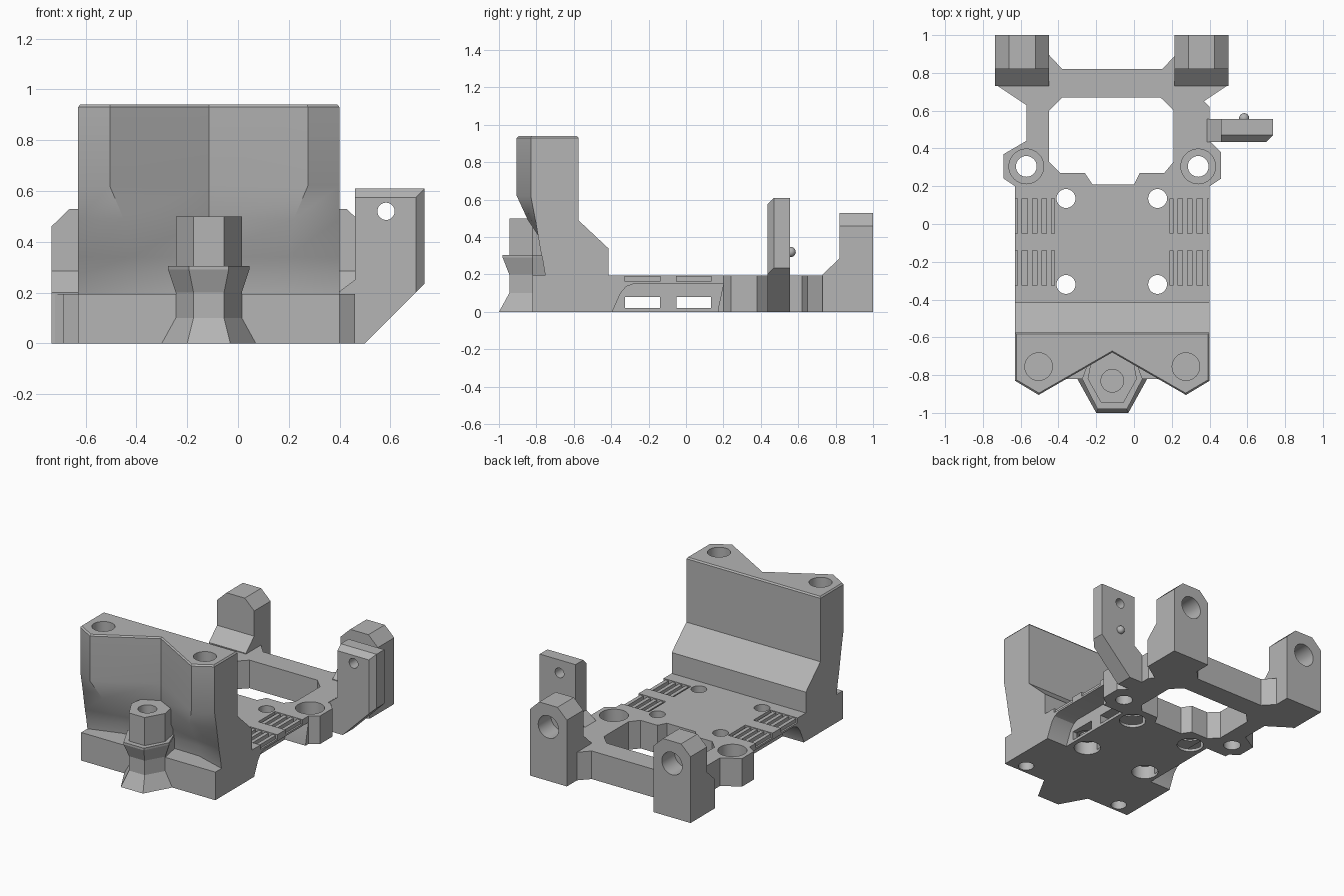
import bpy, bmesh, math

if "Cube" in bpy.data.objects:
    bpy.data.objects.remove(bpy.data.objects["Cube"], do_unlink=True)

CX = -0.115  # centre line of the carriage
grey = bpy.data.materials.new("plain_grey")
grey.use_nodes = True
grey.diffuse_color = (0.46, 0.46, 0.46, 1)
grey.node_tree.nodes["Principled BSDF"].inputs["Base Color"].default_value = (0.46, 0.46, 0.46, 1)


def loft(name, rings):
    """Skin equal-length rings of 3D points and cap both ends."""
    bm = bmesh.new()
    loops = [[bm.verts.new(p) for p in ring] for ring in rings]
    n = len(rings[0])
    for a, b in zip(loops, loops[1:]):
        for i in range(n):
            j = (i + 1) % n
            bm.faces.new((a[i], a[j], b[j], b[i]))
    bm.faces.new(loops[0])
    bm.faces.new(loops[-1])
    bmesh.ops.recalc_face_normals(bm, faces=bm.faces)
    mesh = bpy.data.meshes.new(name)
    bm.to_mesh(mesh)
    bm.free()
    mesh.materials.append(grey)
    ob = bpy.data.objects.new(name, mesh)
    bpy.context.scene.collection.objects.link(ob)
    return ob


def prism(name, pts, axis, lo, hi):
    place = {"x": lambda a, b, t: (t, a, b),
             "y": lambda a, b, t: (a, t, b),
             "z": lambda a, b, t: (a, b, t)}[axis]
    return loft(name, [[place(a, b, t) for a, b in pts] for t in (lo, hi)])


def box(name, x0, x1, y0, y1, z0, z1):
    return prism(name, [(x0, y0), (x1, y0), (x1, y1), (x0, y1)], "z", z0, z1)


def rod(name, a, b, r, axis, lo, hi, n=32):
    pts = [(a + r * math.cos(2 * math.pi * i / n), b + r * math.sin(2 * math.pi * i / n)) for i in range(n)]
    return prism(name, pts, axis, lo, hi)


def select_only(ob):
    bpy.ops.object.select_all(action="DESELECT")
    ob.select_set(True)
    bpy.context.view_layer.objects.active = ob


def cut(ob, cutters):
    select_only(ob)
    for c in cutters:
        c.hide_render = True
        m = ob.modifiers.new("cut", "BOOLEAN")
        m.operation, m.solver, m.object = "DIFFERENCE", "EXACT", c
        bpy.ops.object.modifier_apply(modifier=m.name)
        bpy.data.objects.remove(c, do_unlink=True)
    bpy.ops.object.shade_smooth_by_angle(angle=math.radians(25))


# Base plate with rear frame
right_half = [(0.40, -0.82), (0.40, 0.20), (0.46, 0.24), (0.46, 0.38), (0.40, 0.44), (0.40, 0.62),
              (0.37, 0.65), (0.49, 0.73), (0.49, 0.86), (0.22, 0.895), (0.15, 0.82)]
left_half = [(-0.38, 0.82), (-0.45, 0.895), (-0.72, 0.86), (-0.72, 0.73), (-0.57, 0.63), (-0.57, 0.44),
             (-0.69, 0.37), (-0.69, 0.24), (-0.63, 0.20), (-0.63, -0.82)]
plate = prism("base_plate", right_half + left_half, "z", 0, 0.195)
window = [(-0.45, 0.6), (-0.38, 0.67), (0.14, 0.67), (0.21, 0.6), (0.21, 0.33), (0.16, 0.27), (0.03, 0.27),
          (0.0, 0.21), (-0.22, 0.21), (-0.26, 0.27), (-0.39, 0.27), (-0.45, 0.33)]
cutters = [prism("window_cutter", window, "z", -0.1, 0.3)]

# Arched undercuts along both sides
arch = [(-0.40, -0.05), (-0.39, 0.01), (-0.35, 0.10), (-0.32, 0.135), (-0.28, 0.15),
        (0.20, 0.15), (0.17, 0.01), (0.17, -0.05)]
for x0, x1 in ((-0.7, -0.47), (0.24, 0.47)):
    cutters.append(prism("arch_cutter", arch, "x", x0, x1))

# Belt slots on top and tunnels through the plate
for y0, y1 in ((-0.325, -0.14), (-0.05, 0.135)):
    cutters.append(box("tunnel_cutter", -0.8, 0.6, y0, y1, 0.02, 0.08))
    for x0, x1 in ((-0.7, -0.42), (0.19, 0.47)):
        cutters.append(box("slot_cutter", x0, x1, y0, y1, 0.163, 0.3))

# Screw holes: plate, ears and below the tower
for x in (-0.36, 0.125):
    for y in (0.135, -0.32):
        cutters.append(rod("hole_cutter", x, y, 0.05, "z", -0.1, 0.3))
        cutters.append(rod("hole_cutter", x, y, 0.085, "z", -0.1, 0.09))
for x in (-0.57, 0.34):
    cutters.append(rod("hole_cutter", x, 0.305, 0.055, "z", -0.1, 0.3))
    cutters.append(rod("hole_cutter", x, 0.305, 0.092, "z", 0.1, 0.3))
for x in (-0.505, 0.275):
    cutters.append(rod("hole_cutter", x, -0.755, 0.05, "z", -0.1, 0.12))
cut(plate, cutters)

# Belt teeth lying in the slots
for y0, y1 in ((-0.325, -0.14), (-0.05, 0.135)):
    for side in (-1, 1):
        for off in (0.335, 0.385, 0.435, 0.49):
            x = CX + side * off
            box("belt_tooth", x - 0.013, x + 0.013, y0 - 0.005, y1 + 0.005, 0.155, 0.188)

# Tower with a V-shaped front, lofted upwards
# (height, tip offset, tip y, corner y, middle y, back y)
sections = [(0.18, 0.295, -0.68, -0.75, -0.675, -0.415),
            (0.27, 0.295, -0.69, -0.765, -0.68, -0.415),
            (0.34, 0.31, -0.745, -0.78, -0.68, -0.415),
            (0.49, 0.335, -0.845, -0.805, -0.68, -0.575),
            (0.62, 0.39, -0.905, -0.83, -0.68, -0.575),
            (0.93, 0.39, -0.905, -0.83, -0.68, -0.575),
            (0.94, 0.388, -0.895, -0.825, -0.672, -0.583)]
rings = []
for z, tip, tip_y, corner_y, mid_y, back_y in sections:
    w = 0.515 if z < 0.935 else 0.507
    rings.append([(CX - w, corner_y, z), (CX - tip, tip_y, z), (CX, mid_y, z), (CX + tip, tip_y, z),
                  (CX + w, corner_y, z), (CX + w, back_y, z), (CX - w, back_y, z)])
tower = loft("tower", rings)
cut(tower, [rod("hole_cutter", CX + s * 0.39, -0.755, 0.073, "z", 0.7, 1.1) for s in (-1, 1)])


# Front screw post: flared foot with a waist, then a straight column
def half_hex(z, front, width, y):
    return [(CX - front, y, z), (CX + front, y, z), (CX + width, -0.82, z),
            (CX + 0.1, -0.66, z), (CX - 0.1, -0.66, z), (CX - width, -0.82, z)]


loft("post_foot", [half_hex(0, 0.085, 0.185, -1.0), half_hex(0.1, 0.06, 0.13, -0.945),
                   half_hex(0.2, 0.06, 0.13, -0.945), half_hex(0.29, 0.078, 0.16, -0.98),
                   half_hex(0.305, 0.078, 0.16, -0.98)])
column = loft("post_column", [half_hex(0.29, 0.06, 0.13, -0.945), half_hex(0.5, 0.06, 0.13, -0.945)])
cut(column, [rod("hole_cutter", CX, -0.83, 0.06, "z", 0.35, 0.6)])

# Rear rod holders with chamfered tops, blind holes and sloped feet
for cx in (-0.5925, 0.3575):
    h = 0.1425
    profile = [(cx - h, 0), (cx + h, 0), (cx + h, 0.46), (cx + 0.07, 0.53), (cx - 0.07, 0.53), (cx - h, 0.46)]
    holder = prism("rod_holder", profile, "y", 0.82, 1.0)
    cut(holder, [rod("hole_cutter", cx, 0.375, 0.078, "y", 0.86, 1.1)])
    prism("holder_foot", [(0.73, 0), (0.83, 0), (0.83, 0.285), (0.82, 0.285), (0.73, 0.2)], "x", cx - h, cx + h)

# Side bracket with hole and locating pin
outline = [(0.38, 0), (0.50, 0), (0.735, 0.235), (0.735, 0.61), (0.46, 0.61), (0.46, 0.25), (0.38, 0.19)]
bracket = prism("side_bracket", outline, "y", 0.435, 0.555)
edge = [(0.40, 0.575), (0.435, 0.575), (0.47, 0.61), (0.47, 0.65), (0.40, 0.65)]
side_edge = [(0.70, 0.42), (0.70, 0.435), (0.735, 0.47), (0.76, 0.47), (0.76, 0.42)]
cut(bracket, [rod("hole_cutter", 0.583, 0.52, 0.034, "y", 0.3, 0.7),
              prism("edge_cutter", edge, "x", 0.3, 0.9),
              prism("edge_cutter", side_edge, "z", -0.1, 0.7)])
bpy.ops.mesh.primitive_uv_sphere_add(segments=16, ring_count=10, radius=0.027, location=(0.583, 0.56, 0.32))
pin = bpy.context.object
pin.name = "locating_pin"
pin.data.materials.append(grey)
bpy.ops.object.shade_smooth()
